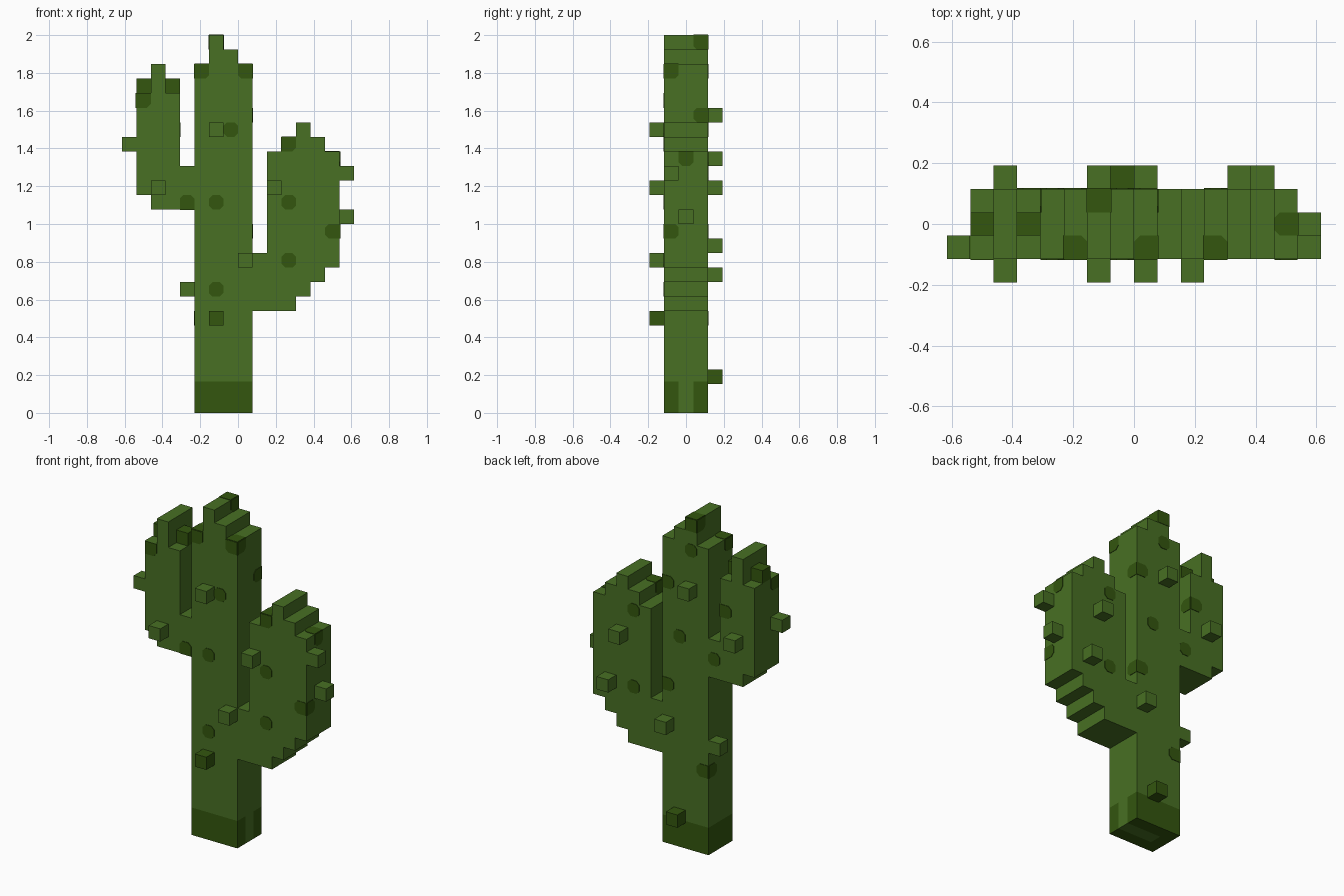
import bpy, bmesh
from mathutils import Vector

if "Cube" in bpy.data.objects:
    bpy.data.objects.remove(bpy.data.objects["Cube"])

U = 2 / 26          # edge of one block
LIFT = 0.003        # thickness of the painted spots


def material(name, rgb):
    m = bpy.data.materials.new(name)
    m.use_nodes = True
    m.diffuse_color = (*rgb, 1)
    bsdf = m.node_tree.nodes["Principled BSDF"]
    bsdf.inputs["Base Color"].default_value = (*rgb, 1)
    bsdf.inputs["Roughness"].default_value = 0.9
    return m


GREEN = material("cactus green", (0.065, 0.162, 0.017))
DARK = material("dark green", (0.033, 0.093, 0.0045))


def point(i, j, k):
    """Block grid to model space."""
    return Vector(((i - 8) * U, (j - 1.5) * U, k * U))


def finish(name, bm, mat):
    bmesh.ops.recalc_face_normals(bm, faces=bm.faces)
    me = bpy.data.meshes.new(name)
    bm.to_mesh(me)
    bm.free()
    me.materials.append(mat)
    ob = bpy.data.objects.new(name, me)
    bpy.context.collection.objects.link(ob)
    return ob


def extrude(bm, outline, offset):
    face = bm.faces.new([bm.verts.new(p) for p in outline])
    new = bmesh.ops.extrude_face_region(bm, geom=[face], use_keep_orig=True)["geom"]
    moved = [v for v in new if isinstance(v, bmesh.types.BMVert)]
    bmesh.ops.translate(bm, verts=moved, vec=offset)


def block(name, low, high, mat):
    (a, j, b), (c, l, d) = low, high
    bm = bmesh.new()
    outline = [point(x, j, z) for x, z in ((a, b), (c, b), (c, d), (a, d))]
    extrude(bm, outline, Vector((0, (l - j) * U, 0)))
    return finish(name, bm, mat)


solid = set()


def stepped(name, first, columns):
    """Stepped silhouette, one (bottom, top) per column, three blocks deep."""
    lower, upper = [], []
    for n, (bottom, top) in enumerate(columns):
        for side, z in ((lower, bottom), (upper, top)):
            for x in (first + n, first + n + 1):
                if len(side) > 1 and side[-1][1] == z == side[-2][1]:
                    side.pop()
                if not side or side[-1] != (x, z):
                    side.append((x, z))
        solid.update((first + n, j, k) for j in range(3)
                     for k in range(int(bottom), top))
    bm = bmesh.new()
    extrude(bm, [point(x, 0, z) for x, z in lower + upper[::-1]],
            Vector((0, 3 * U, 0)))
    finish(name, bm, GREEN)


# Trunk and the two arms
BASE = 2.15
stepped("trunk", 5, [(BASE, 24), (BASE, 26), (BASE, 25), (BASE, 24)])
stepped("right_arm", 1, [(15, 22), (14, 24), (14, 22), (14, 17)])
stepped("left_arm", 9, [(7, 11), (7, 18), (7, 19), (8, 20), (9, 19), (10, 18)])

# Dark foot with a lighter core showing on one side
block("foot_front", (5, 0, 0), (9, 1, BASE), DARK)
block("foot_back", (5, 2, 0), (9, 3, BASE), DARK)
block("foot_side", (5, 1, 0), (6, 2, BASE), DARK)
block("foot_core", (6, 1, 0), (9, 2, BASE), GREEN)

# Spines: single blocks standing out of the surface
spines = {
    "front": [(6, -1, 19), (2, -1, 15), (10, -1, 15), (8, -1, 10)],
    "back": [(6, 3, 20), (2, 3, 17), (12, 3, 15), (13, 3, 11), (8, 3, 9)],
    "side": [(0, 0, 18), (4, 2, 8), (15, 1, 13), (15, 0, 16)],
    "dark": [(6, -1, 6), (7, 3, 2), (1, 1, 22), (3, 1, 22)],
}
for kind, cells in spines.items():
    for n, cell in enumerate(cells, 1):
        block(f"{kind}_spine_{n}", cell, [c + 1 for c in cell],
              DARK if kind == "dark" else GREEN)


def spot(bm, cell, axis, sign):
    """Thin plate on one block face; corners are cut inside the surface only."""
    s, t = [a for a in range(3) if a != axis]
    centre = point(*[c + 0.5 for c in cell])
    centre[axis] += sign * U / 2

    def filled(a, step):
        other = list(cell)
        other[a] += step
        return tuple(other) in solid

    outline = []
    for p, q in ((-1, -1), (1, -1), (1, 1), (-1, 1)):
        cut = 0.5 if filled(s, p) and filled(t, q) else 0
        pair = [(1, 1 - cut), (1 - cut, 1)] if cut else [(1, 1)]
        if p * q < 0:
            pair.reverse()
        for e, f in reversed(pair):
            v = centre.copy()
            v[s] += p * e * U / 2
            v[t] += q * f * U / 2
            outline.append(v)
    # keep the outline in turning order around the centre
    if axis >= 0:
        outline.sort(key=lambda v: Vector((v[s] - centre[s],
                                           v[t] - centre[t])).angle_signed(Vector((1, 0))))
    offset = Vector()
    offset[axis] = sign * LIFT
    extrude(bm, outline, offset)


# Painted spots, on every open face of the marked blocks
marked = [
    (5, 0, 23), (8, 0, 23), (7, 0, 19), (4, 0, 14), (6, 0, 14), (6, 0, 8),
    (11, 0, 18), (11, 0, 14), (14, 0, 12), (11, 0, 10), (1, 0, 21),
    (14, 1, 17), (6, 2, 25), (8, 2, 20), (8, 2, 12), (5, 2, 6),
    (11, 2, 17), (11, 2, 11), (7, 2, 16), (3, 2, 19), (4, 2, 15), (6, 2, 23),
]
bm = bmesh.new()
for cell in marked:
    for axis in range(3):
        for sign in (-1, 1):
            beside = list(cell)
            beside[axis] += sign
            bare_top = cell == (1, 0, 21) and axis == 2
            if tuple(beside) not in solid and not bare_top:
                spot(bm, cell, axis, sign)
finish("spots", bm, DARK)
